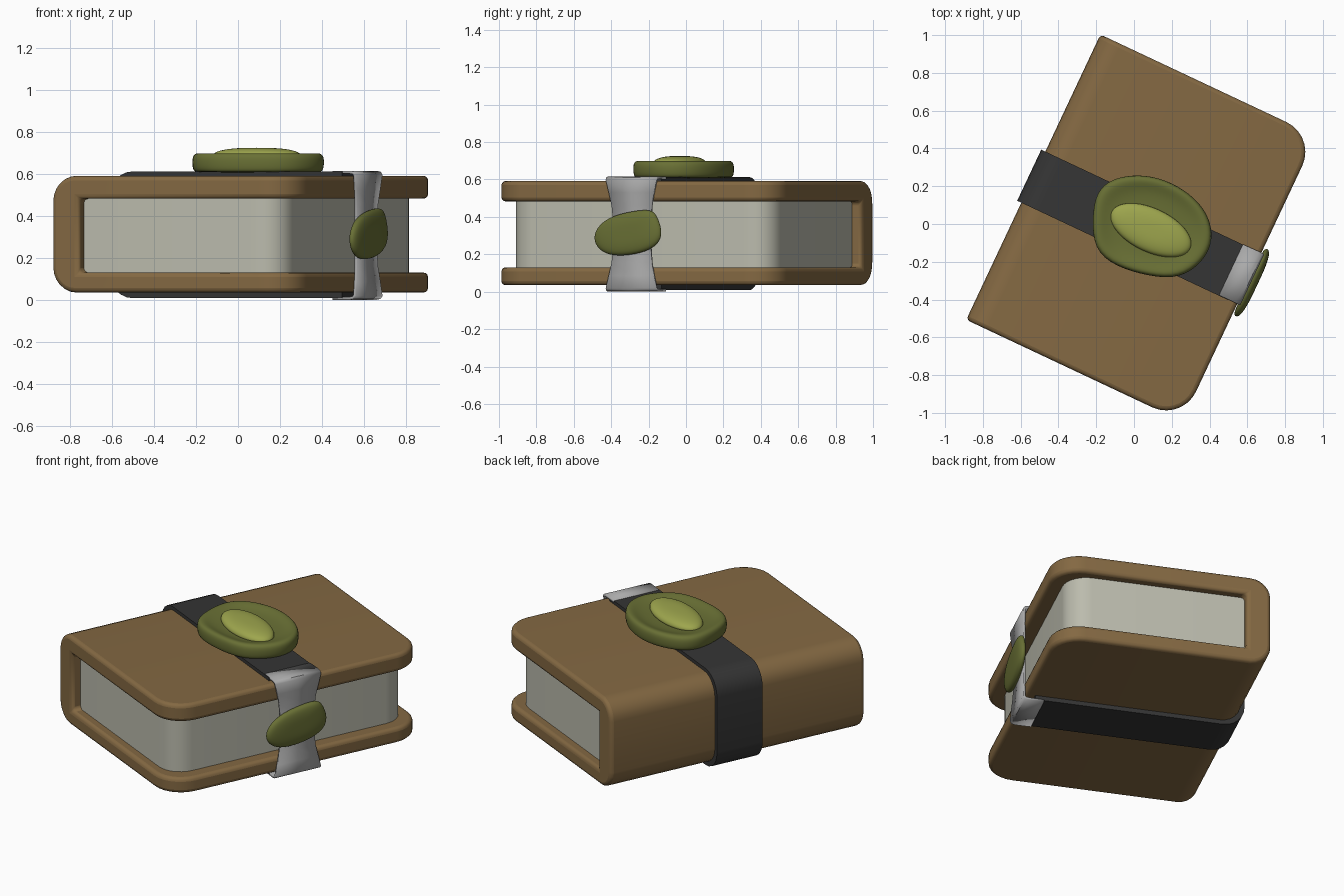
import bpy, bmesh
from math import sin, cos, pi, radians

if "Cube" in bpy.data.objects:
    bpy.data.objects.remove(bpy.data.objects["Cube"])

TURN = radians(-25.2)   # the book lies turned on the ground


def material(name, rgb):
    m = bpy.data.materials.new(name)
    m.diffuse_color = (*rgb, 1)
    m.use_nodes = True
    m.node_tree.nodes["Principled BSDF"].inputs["Base Color"].default_value = m.diffuse_color
    return m


LEATHER = material("brown_leather", (0.23, 0.14, 0.055))
BAND = material("black_band", (0.035, 0.035, 0.035))
PAPER = material("paper", (0.50, 0.50, 0.42))
METAL = material("grey_metal", (0.40, 0.40, 0.40))
OLIVE = material("olive_stone", (0.14, 0.16, 0.035))
LIME = material("light_olive_stone", (0.34, 0.38, 0.075))


def finish(bm, name, mat, turn=TURN, angle=40):
    bmesh.ops.recalc_face_normals(bm, faces=bm.faces)
    me = bpy.data.meshes.new(name)
    bm.to_mesh(me)
    bm.free()
    ob = bpy.data.objects.new(name, me)
    bpy.context.collection.objects.link(ob)
    ob.rotation_euler.z = turn
    me.materials.append(mat)
    bpy.ops.object.select_all(action='DESELECT')
    ob.select_set(True)
    bpy.context.view_layer.objects.active = ob
    bpy.ops.object.shade_smooth_by_angle(angle=radians(angle))
    return ob


def extrude_xz(profile, y0, y1):
    bm = bmesh.new()
    face = bm.faces.new([bm.verts.new((x, y0, z)) for x, z in profile])
    new = bmesh.ops.extrude_face_region(bm, geom=[face])["geom"]
    bmesh.ops.translate(bm, vec=(0, y1 - y0, 0),
                        verts=[v for v in new if isinstance(v, bmesh.types.BMVert)])
    return bm


def wrap(x0, x1, z0, z1, r, n=6):
    """Path along the top, round the spine and back along the bottom."""
    pts = [(x1, z1)]
    for cz, start in ((z1 - r, pi / 2), (z0 + r, pi)):
        pts += [(x0 + r + r * cos(start + pi / 2 * i / n), cz + r * sin(start + pi / 2 * i / n))
                for i in range(n + 1)]
    return pts + [(x1, z0)]


def round_upright(bm, x, radius):
    """Round the upright corner edges lying on the plane x."""
    edges = [e for e in bm.edges
             if all(abs(v.co.x - x) < 1e-4 for v in e.verts)
             and abs(e.verts[0].co.y - e.verts[1].co.y) < 1e-4]
    bmesh.ops.bevel(bm, geom=edges, offset=radius, segments=7, profile=0.5, affect='EDGES')


def rings(sections, name, mat, turn=TURN):
    """Soft closed form lofted through rings of points."""
    bm = bmesh.new()
    loops = [[bm.verts.new(p) for p in s] for s in sections]
    n = len(loops[0])
    for a, b in zip(loops, loops[1:]):
        for i in range(n):
            bm.faces.new((a[i], a[(i + 1) % n], b[(i + 1) % n], b[i]))
    bm.faces.new(loops[0])
    bm.faces.new(loops[-1])
    ob = finish(bm, name, mat, turn, 180)
    sub = ob.modifiers.new("soften", 'SUBSURF')
    sub.levels = sub.render_levels = 2
    return ob


# Cover: spine and two boards in one C-shaped section
inner = [(0.675, 0.13), (-0.447, 0.13), (-0.447, 0.483), (0.675, 0.483)]
bm = extrude_xz(wrap(-0.588, 0.675, 0.035, 0.592, 0.12) + inner, -0.837, 0.832)
round_upright(bm, 0.675, 0.175)
cover = finish(bm, "cover", LEATHER)
bev = cover.modifiers.new("soft_edges", 'BEVEL')
bev.width, bev.segments, bev.limit_method, bev.angle_limit = 0.022, 3, 'ANGLE', radians(50)

# Page block
bm = extrude_xz([(-0.46, 0.12), (0.59, 0.12), (0.59, 0.495), (-0.46, 0.495)], -0.777, 0.772)
round_upright(bm, 0.59, 0.14)
finish(bm, "pages", PAPER)

# Band around the spine
outer = wrap(-0.612, 0.62, 0.008, 0.613, 0.13)
back = wrap(-0.585, 0.62, 0.036, 0.588, 0.115)
finish(extrude_xz(outer + back[::-1], -0.152, 0.147), "band", BAND)

# Waisted metal clasp over the open side: x, z, half width
half = [(0.568, 0.616, 0.148), (0.66, 0.616, 0.15), (0.682, 0.611, 0.15), (0.692, 0.597, 0.149),
        (0.689, 0.53, 0.133), (0.684, 0.46, 0.118), (0.681, 0.38, 0.111)]
path = half + [(x, 0.616 - z, w) for x, z, w in half[::-1]]
bm = bmesh.new()
rows = [[bm.verts.new((x, s * w, z)) for s in (-1, 0, 1)] for x, z, w in path]
for a, b in zip(rows, rows[1:]):
    for i in range(2):
        bm.faces.new((a[i], a[i + 1], b[i + 1], b[i]))
clasp = finish(bm, "clasp", METAL)
# the strip must thicken inward, towards the book
if sum(f.normal.x for f in clasp.data.polygons) < 0:
    clasp.data.flip_normals()
sol = clasp.modifiers.new("thickness", 'SOLIDIFY')
sol.thickness, sol.offset = 0.014, -1

# Top medallion: irregular outline with a raised rim
rim = [(-.21, -.13), (-.217, .037), (-.196, .17), (-.11, .24), (.03, .26), (.164, .233),
       (.296, .159), (.39, .053), (.418, -.08), (.365, -.196), (.243, -.286), (.085, -.275),
       (-.1, -.222)]
cx, cy = 0.095, -0.02
steps = [(.92, .608), (1.0, .612), (1.02, .65), (1.01, .695), (.9, .703), (.75, .685), (.5, .675)]
rings([[(cx + (x - cx) * s, cy + (y - cy) * s, z) for x, y in rim] for s, z in steps],
      "medallion", OLIVE, 0)

# Oval stone set in the medallion
steps = [(1.0, .66), (1.02, .69), (.9, .71), (.6, .722), (.25, .726)]
stone = rings([[(0.235 * s * cos(t), 0.118 * s * sin(t), z)
                for t in (2 * pi * i / 16 for i in range(16))] for s, z in steps],
              "medallion_stone", LIME)
stone.location = (0.09, -0.033, 0)

# Stone on the clasp, lying in the upright side plane
side = [(-.505, .27), (-.49, .34), (-.42, .40), (-.3, .43), (-.2, .44), (-.17, .41),
        (-.138, .32), (-.16, .25), (-.25, .205), (-.38, .19), (-.46, .21)]
steps = [(.85, .676), (1.0, .683), (1.03, .70), (.92, .718), (.6, .726), (.3, .728)]
rings([[(d, -0.014 + (y + 0.32) / 0.905 * s, 0.315 + (z - 0.315) * s) for y, z in side]
       for s, d in steps], "clasp_stone", OLIVE)
